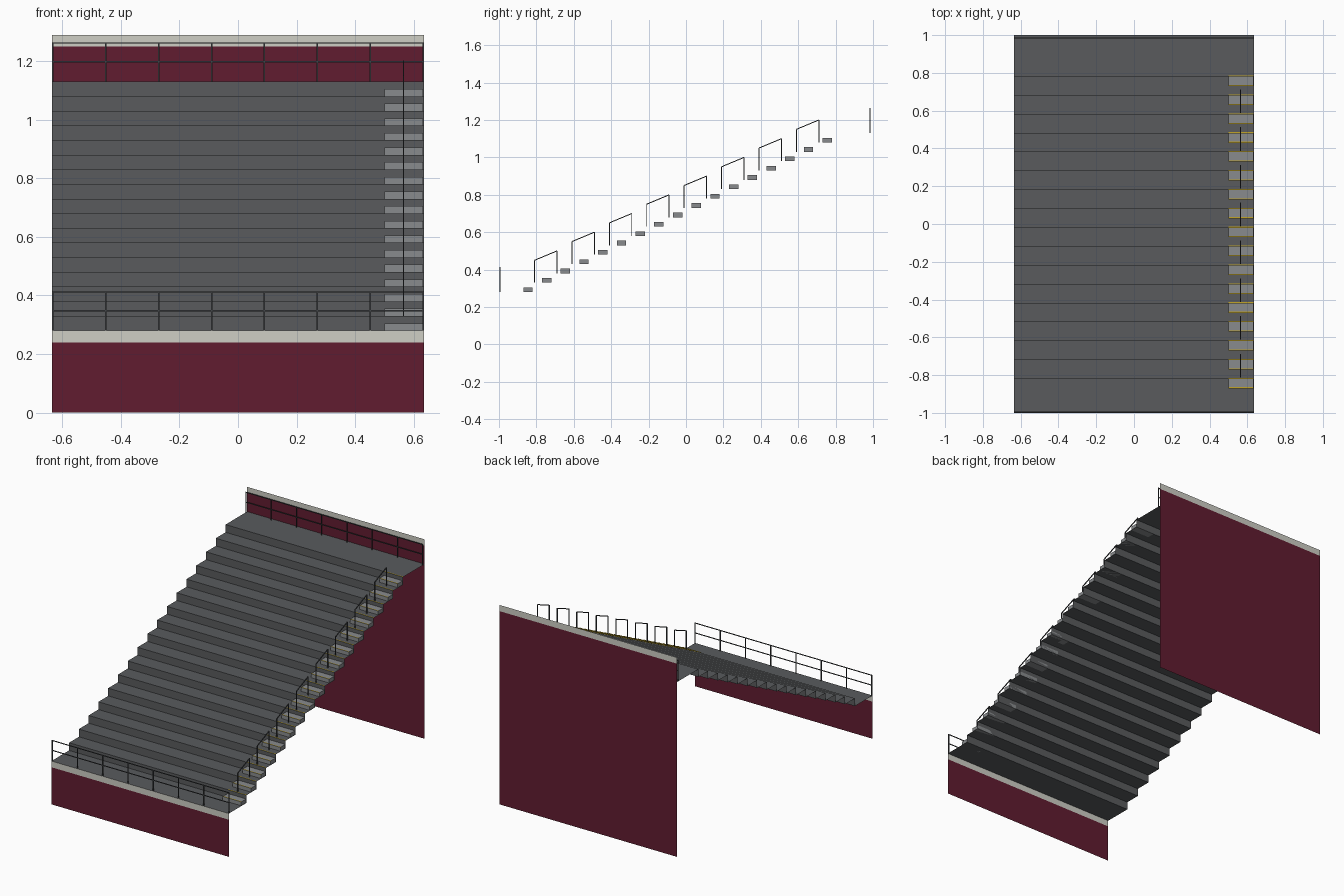
import bpy, bmesh
from mathutils import Vector

if "Cube" in bpy.data.objects:
    bpy.data.objects.remove(bpy.data.objects["Cube"])

W = 0.635            # half width
ROWS = 17
RUN, RISE = 0.1, 0.05
Y0, Z0 = -0.82, 0.28  # first riser position and lower deck height


def material(name, rgb):
    m = bpy.data.materials.new(name)
    m.diffuse_color = (*rgb, 1)
    m.use_nodes = True
    m.node_tree.nodes["Principled BSDF"].inputs["Base Color"].default_value = m.diffuse_color
    return m


concrete = material("dark_concrete", (0.10, 0.105, 0.11))
step_grey = material("step_grey", (0.25, 0.26, 0.27))
burgundy = material("burgundy", (0.12, 0.012, 0.03))
cream = material("cream", (0.62, 0.62, 0.56))
yellow = material("yellow", (0.55, 0.38, 0.02))
metal = material("rail_metal", (0.06, 0.065, 0.07))


def finish(name, bm, mat):
    me = bpy.data.meshes.new(name)
    bm.to_mesh(me)
    bm.free()
    me.materials.append(mat)
    ob = bpy.data.objects.new(name, me)
    bpy.context.collection.objects.link(ob)
    return ob


def quad(bm, pts):
    bm.faces.new([bm.verts.new(p) for p in pts])


def box(bm, lo, hi):
    lo, hi = Vector(lo), Vector(hi)
    r = bmesh.ops.create_cube(bm, size=1)
    for v in r["verts"]:
        v.co = (lo + hi) / 2 + Vector(a * b for a, b in zip(v.co, hi - lo))


def bar(bm, a, b, t=0.005):
    """Square bar from a to b."""
    a, b = Vector(a), Vector(b)
    d = b - a
    r = bmesh.ops.create_cube(bm, size=1)
    q = d.to_track_quat('Z', 'Y')
    for v in r["verts"]:
        v.co = (a + b) / 2 + q @ Vector((v.co.x * t, v.co.y * t, v.co.z * d.length))


def wall(name, y, z0, z1, mat, facing):
    bm = bmesh.new()
    pts = [(-W, y, z0), (W, y, z0), (W, y, z1), (-W, y, z1)]
    quad(bm, pts if facing < 0 else pts[::-1])
    finish(name, bm, mat)


# stepped terrace, an open folded sheet
profile = [(-1.0, Z0)]
for i in range(ROWS):
    y = Y0 + i * RUN
    profile += [(y, Z0 + i * RISE), (y, Z0 + (i + 1) * RISE)]
profile.append((1.0, Z0 + ROWS * RISE))
bm = bmesh.new()
for (ya, za), (yb, zb) in zip(profile, profile[1:]):
    quad(bm, [(-W, ya, za), (W, ya, za), (W, yb, zb), (-W, yb, zb)])
bmesh.ops.remove_doubles(bm, verts=bm.verts, dist=1e-5)
finish("terrace", bm, concrete)

# front and back walls with pale capping bands
wall("front_wall", -1.0, 0, 0.24, burgundy, -1)
wall("front_band", -1.0, 0.24, 0.28, cream, -1)
wall("back_wall", 1.0, 0, 1.25, burgundy, 1)
wall("back_band", 1.0, 1.25, 1.29, cream, 1)

# aisle half steps and yellow nosing strips
X0, X1 = 0.50, 0.632
steps, strips = bmesh.new(), bmesh.new()
for i in range(ROWS):
    y, z = Y0 + i * RUN, Z0 + i * RISE
    box(steps, (X0, y - 0.05, z), (X1, y, z + 0.025))
    for ys, zs in ((y - 0.05, z + 0.0255), (y, z + RISE + 0.0005)):
        quad(strips, [(X0, ys, zs), (X1, ys, zs), (X1, ys + 0.006, zs), (X0, ys + 0.006, zs)])
finish("aisle_steps", steps, step_grey)
finish("step_nosings", strips, yellow)


# front and back guard rails
def guard_rail(name, y, z, n=8):
    bm = bmesh.new()
    e = W - 0.0025
    for i in range(n):
        x = -e + 2 * e * i / (n - 1)
        bar(bm, (x, y, z), (x, y, z + 0.133))
    for h in (0.068, 0.132):
        bar(bm, (-W, y, z + h), (W, y, z + h), 0.0045)
    finish(name, bm, metal)


guard_rail("front_guard_rail", -0.995, Z0)
guard_rail("back_guard_rail", 0.984, Z0 + ROWS * RISE)

# aisle handrails, one sloped hoop every second row
bm = bmesh.new()
for i in range(8):
    y, z = Y0 + 0.01 + 2 * i * RUN, Z0 + RISE * (2 * i + 1)
    pts = [(0.565, y, z), (0.565, y, z + 0.12), (0.565, y + 0.12, z + 0.17), (0.565, y + 0.12, z + 0.05)]
    for a, b in zip(pts, pts[1:]):
        bar(bm, a, b)
finish("aisle_handrails", bm, metal)
